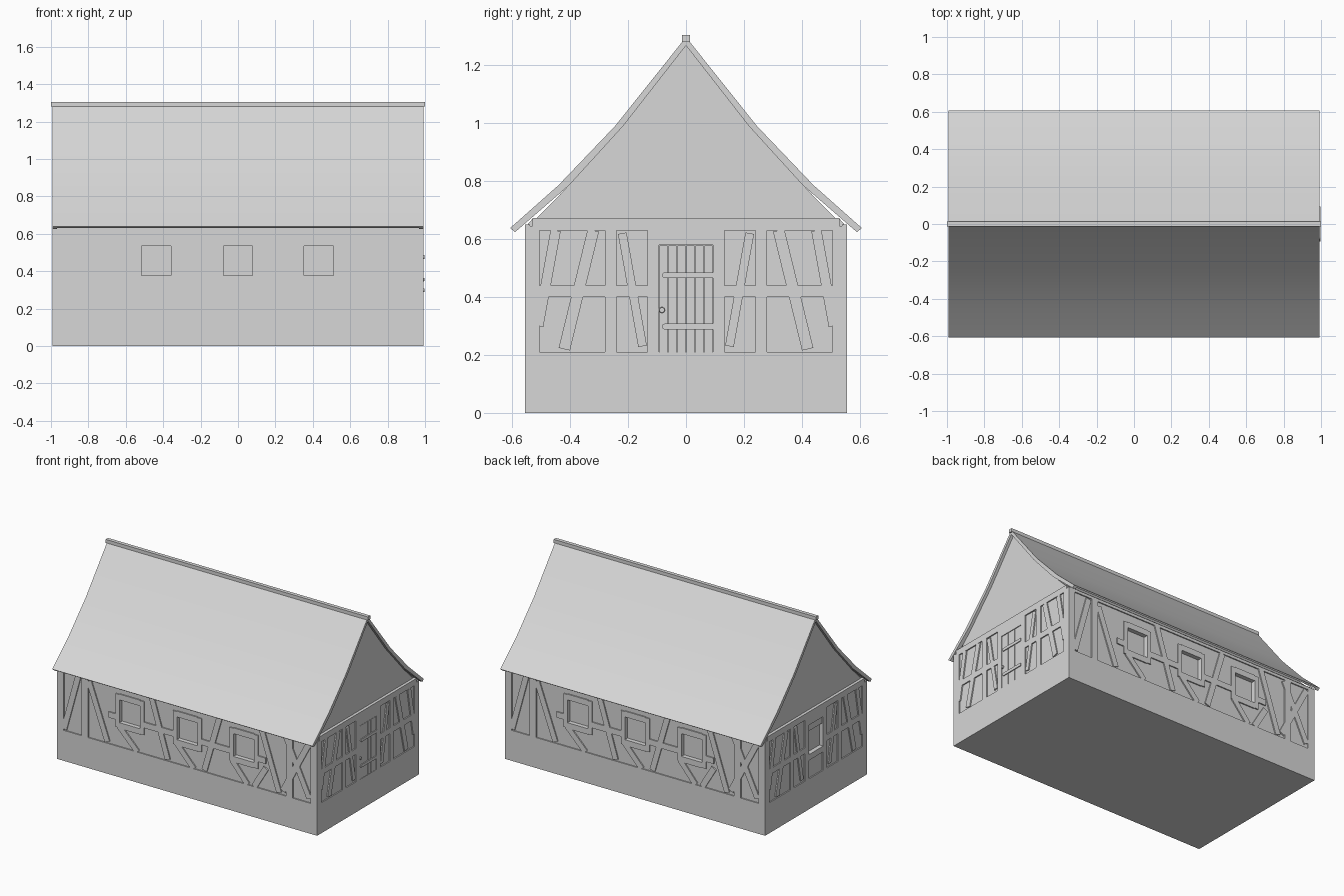
import bpy, bmesh, math
from mathutils import Matrix, Vector

if "Cube" in bpy.data.objects:
    bpy.data.objects.remove(bpy.data.objects["Cube"])

# One plain plaster grey
grey = bpy.data.materials.new("plain_grey")
grey.use_nodes = True
colour = (0.68, 0.68, 0.68, 1)
grey.diffuse_color = colour
grey.node_tree.nodes["Principled BSDF"].inputs["Base Color"].default_value = colour

HALF_X, HALF_Y, RELIEF = 0.992, 0.555, 0.008
SILL, EAVE, LEDGE = 0.21, 0.645, 0.672


def finish(name, bm):
    bmesh.ops.recalc_face_normals(bm, faces=bm.faces)
    mesh = bpy.data.meshes.new(name)
    bm.to_mesh(mesh)
    bm.free()
    mesh.materials.append(grey)
    obj = bpy.data.objects.new(name, mesh)
    bpy.context.collection.objects.link(obj)
    return obj


def prism(name, profile, x0, x1):
    """Extrude a (y, z) outline from x0 to x1."""
    bm = bmesh.new()
    face = bm.faces.new([bm.verts.new((x0, y, z)) for y, z in profile])
    new = bmesh.ops.extrude_face_region(bm, geom=[face])["geom"]
    bmesh.ops.translate(bm, vec=(x1 - x0, 0, 0),
                        verts=[v for v in new if isinstance(v, bmesh.types.BMVert)])
    return finish(name, bm)


def mirrored(points):
    return points + [(-y, z) for y, z in reversed(points) if y > 0]


def beam(bm, side, p, q, width, out=0.0, depth=RELIEF * 2):
    """Flat timber from p to q in a wall plane; side is (turn, wall distance)."""
    turn, dist = side
    p, q = Vector(p), Vector(q)
    d, mid = q - p, (p + q) / 2
    m = (Matrix.Rotation(turn, 4, 'Z')
         @ Matrix.Translation((mid.x, -(dist + out - depth / 2), mid.y))
         @ Matrix.Rotation(-math.atan2(d.y, d.x), 4, 'Y')
         @ Matrix.Diagonal((d.length, depth, width, 1)))
    bmesh.ops.create_cube(bm, size=1, matrix=m)


FRONT, RIGHT = (0, HALF_Y), (math.pi / 2, HALF_X)
BACK, LEFT = (math.pi, HALF_Y), (-math.pi / 2, HALF_X)
WIN_Z, WIN = 0.455, 0.157
WINDOWS = (-0.437, 0, 0.432)

# Plinth, infill walls and gable tops
prism("plinth", [(-HALF_Y, 0), (HALF_Y, 0), (HALF_Y, SILL), (-HALF_Y, SILL)],
      -HALF_X, HALF_X)
inner_y = HALF_Y - RELIEF
walls = prism("walls", mirrored([(inner_y, 0.1), (inner_y, EAVE + 0.005),
                                 (0.528, LEDGE)]),
              RELIEF - HALF_X, HALF_X - RELIEF)

# Roof outline, outside and underside, from eave to ridge
outer = [(0.607, 0.638), (0.44, 0.786), (0.245, 0.99), (0, 1.297)]
under = [(0.59, 0.624), (0.403, 0.786), (0.217, 0.99), (0, 1.268)]
prism("gable_infill", mirrored([(0.528, 0.66)] + under[1:]), 0.02 - HALF_X, HALF_X - 0.02)

# Window recesses
bm = bmesh.new()
for side, spots in ((FRONT, WINDOWS), (BACK, WINDOWS), (LEFT, (0,))):
    for u in spots:
        beam(bm, side, (u - WIN / 2, WIN_Z), (u + WIN / 2, WIN_Z), WIN, 0.02, 0.05)
cutter = finish("window_cutter", bm)
cutter.hide_render = True
mod = walls.modifiers.new("windows", 'BOOLEAN')
mod.operation, mod.object, mod.solver = 'DIFFERENCE', cutter, 'EXACT'
bpy.context.view_layer.objects.active = walls
bpy.ops.object.modifier_apply(modifier=mod.name)
bpy.data.objects.remove(cutter)

# Timber frame of the long walls
long_braces = [
    ((-0.83, 0.62), (-0.94, 0.22)), ((-0.75, 0.60), (-0.61, 0.22)),
    ((-0.52, 0.35), (-0.38, 0.21)), ((-0.28, 0.64), (-0.15, 0.22)),
    ((-0.09, 0.36), (0.05, 0.21)), ((0.25, 0.63), (0.13, 0.22)),
    ((0.34, 0.35), (0.46, 0.21)), ((0.60, 0.36), (0.51, 0.21)),
    ((0.56, 0.64), (0.70, 0.22)), ((0.93, 0.62), (0.73, 0.24)),
    ((0.75, 0.62), (0.93, 0.24)),
]
for name, side in (("front_timbers", FRONT), ("back_timbers", BACK)):
    bm = bmesh.new()
    for s in (-1, 1):
        beam(bm, side, (s * 0.967, SILL), (s * 0.967, EAVE), 0.05)
        beam(bm, side, (s * 0.78, SILL), (s * 0.78, EAVE), 0.05)
    beam(bm, side, (-HALF_X, 0.64), (HALF_X, 0.64), 0.02)
    for p, q in long_braces:
        beam(bm, side, p, q, 0.04)
    edges = [-0.6] + list(WINDOWS) + [0.6]
    for a, b in zip(edges, edges[1:]):
        a += WIN / 2 if a > -0.6 else 0
        b -= WIN / 2 if b < 0.6 else 0
        beam(bm, side, (a, 0.41), (b, 0.41), 0.04)
    for u in WINDOWS:
        for z in (WIN_Z - WIN / 2 - 0.02, WIN_Z + WIN / 2 + 0.02):
            beam(bm, side, (u - WIN / 2, z), (u + WIN / 2, z), 0.04)
        for s in (-1, 1):
            x = u + s * (WIN / 2 + 0.015)
            beam(bm, side, (x, 0.34), (x, 0.57), 0.03)
    finish(name, bm)

# Timber frame of the gable ends
for name, side, opening, low in (("right_timbers", RIGHT, 0.093, SILL),
                                 ("left_timbers", LEFT, WIN / 2, 0.34)):
    bm = bmesh.new()
    beam(bm, side, (-0.53, 0.651), (0.53, 0.651), 0.042)
    beam(bm, side, (-0.12, 0.605), (0.12, 0.605), 0.05)
    if low > SILL:
        beam(bm, side, (-0.12, 0.357), (0.12, 0.357), 0.04)
    for s in (-1, 1):
        beam(bm, side, (s * 0.53, SILL), (s * 0.53, EAVE), 0.05)
        beam(bm, side, (s * 0.26, SILL), (s * 0.26, EAVE), 0.04)
        beam(bm, side, (s * (opening + 0.02), SILL), (s * (opening + 0.02), EAVE), 0.04)
        beam(bm, side, (s * 0.52, 0.42), (s * opening, 0.42), 0.04)
        beam(bm, side, (s * 0.32, 0.63), (s * 0.42, 0.22), 0.04)
        beam(bm, side, (s * 0.45, 0.63), (s * 0.51, 0.3), 0.035)
        beam(bm, side, (s * 0.22, 0.62), (s * 0.15, 0.23), 0.03)
    finish(name, bm)

# Door planks, strap hinges and handle
bm = bmesh.new()
plank = 0.186 / 6
for i in range(6):
    y = -0.093 + plank * (i + 0.5)
    beam(bm, RIGHT, (y, SILL), (y, 0.577), plank - 0.003, -0.002)
finish("door_planks", bm)
bm = bmesh.new()
for z in (0.298, 0.475):
    beam(bm, RIGHT, (-0.073, z), (0.093, z), 0.02, 0.004)
    tip = Matrix.Translation((HALF_X - 0.004, -0.073, z)) @ Matrix.Rotation(math.pi / 2, 4, 'Y')
    bmesh.ops.create_cone(bm, cap_ends=True, segments=12, radius1=0.01, radius2=0.01,
                          depth=0.016, matrix=tip)
finish("door_hinges", bm)
bm = bmesh.new()
bmesh.ops.create_cone(bm, cap_ends=True, segments=10, radius1=0.012, radius2=0.009, depth=0.016,
                      matrix=Matrix.Translation((HALF_X - 0.002, -0.083, 0.355))
                      @ Matrix.Rotation(math.pi / 2, 4, 'Y'))
finish("door_handle", bm)

# Roof covering, end boards and ridge beam
middle = [((a[0] + b[0]) / 2, (a[1] + b[1]) / 2) for a, b in zip(outer, under)]


def shell(top, bottom):
    """Closed outline between two half profiles, both mirrored."""
    return mirrored(top) + mirrored(bottom)[::-1]


roof = [prism("roof_covering", shell(outer, middle), -HALF_X, HALF_X)]
for name, s in (("right_end_boards", 1), ("left_end_boards", -1)):
    roof.append(prism(name, shell(outer, under), s * (HALF_X - 0.025), s * HALF_X))
prism("ridge_beam", [(-0.013, 1.28), (0.013, 1.28), (0.013, 1.304), (-0.013, 1.304)], -1, 1)

# Soften the sweep of the roof
bpy.ops.object.select_all(action='DESELECT')
for obj in roof:
    obj.select_set(True)
bpy.context.view_layer.objects.active = roof[0]
bpy.ops.object.shade_smooth_by_angle(angle=math.radians(30))
